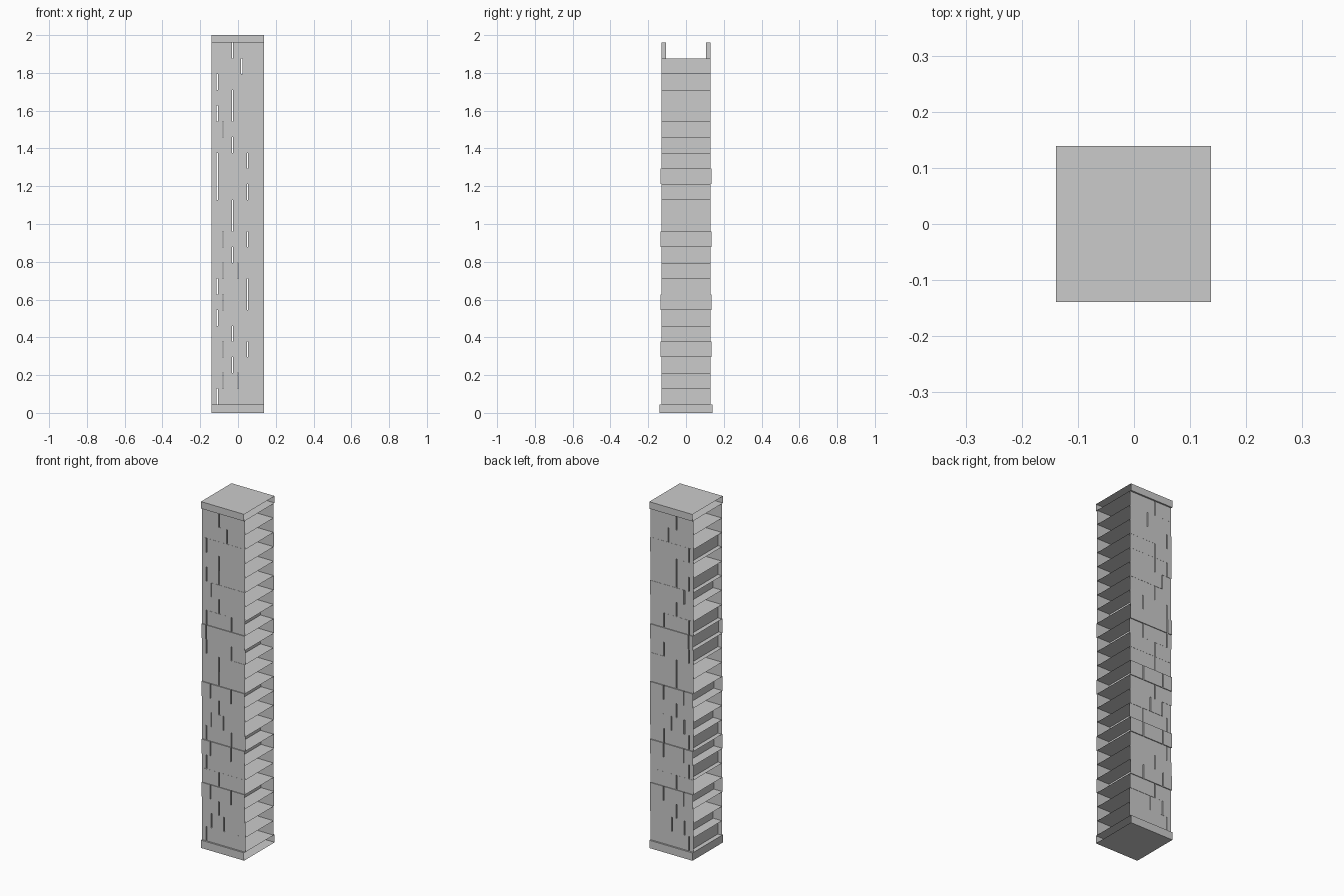
import bpy, random

if "Cube" in bpy.data.objects:
    bpy.data.objects.remove(bpy.data.objects["Cube"])

random.seed(4)
X0, X1 = -0.139, 0.137      # open ends of the pillar segment
BASE, TOP = 0.045, 1.96
COURSES = 23
H = (TOP - BASE) / COURSES
GAP = 0.006


def block(verts, faces, x0, x1, y0, y1, z0, z1, skip=()):
    """Append a box, leaving out the named sides."""
    n = len(verts)
    verts += [(x, y, z) for z in (z0, z1)
              for x, y in ((x0, y0), (x1, y0), (x1, y1), (x0, y1))]
    sides = {"bottom": (3, 2, 1, 0), "top": (4, 5, 6, 7), "front": (0, 1, 5, 4),
             "right": (1, 2, 6, 5), "back": (2, 3, 7, 6), "left": (3, 0, 4, 7)}
    faces += [tuple(n + i for i in f) for k, f in sides.items() if k not in skip]


def make(name, verts, faces):
    mesh = bpy.data.meshes.new(name)
    mesh.from_pydata(verts, [], faces)
    obj = bpy.data.objects.new(name, mesh)
    bpy.context.collection.objects.link(obj)


# Base and cap slabs
v, f = [], []
block(v, f, X0, X1, -0.139, 0.139, 0, BASE, ("right",))
make("base_slab", v, f)
v, f = [], []
block(v, f, X0, X1, -0.139, 0.139, TOP, 2.0, ("left", "right"))
make("cap_slab", v, f)

# Vertical joints of each brick course, bottom to top
joints = [(-.11,), (-.08, 0), (-.03,), (-.08, .05), (-.03,), (-.11,), (-.08, .05),
          (-.11, .05), (-.08, 0), (-.03,), (-.08, .05), (-.03,), (-.03,),
          (-.11, .05), (-.11,), (-.11, .05), (-.03,), (-.08,), (-.11, -.03),
          (-.03,), (-.11,), (.02,), (-.03,)]
proud = {3, 6, 10, 14}      # courses that stand slightly forward

# Brick courses, open where the segment is cut
for i, cuts in enumerate(joints):
    v, f = [], []
    edges = [X0, *cuts, X1]
    z0 = BASE + i * H
    for k, (a, b) in enumerate(zip(edges, edges[1:])):
        skip = []
        if k == 0:
            skip.append("left")
        else:
            a += GAP / 2
        if k == len(cuts):
            skip.append("right")
        else:
            b -= GAP / 2
        d = 0.135 if i in proud else 0.13 + random.uniform(-.001, .001)
        if i < COURSES - 1:
            block(v, f, a, b, -d, d, z0, z0 + H, skip)
        else:               # hollow top course: thin facing bricks
            block(v, f, a, b, -d, -0.105, z0, z0 + H, skip + ["back"])
            block(v, f, a, b, 0.105, d, z0, z0 + H, skip + ["front"])
    make(f"brick_course_{i + 1:02d}", v, f)
